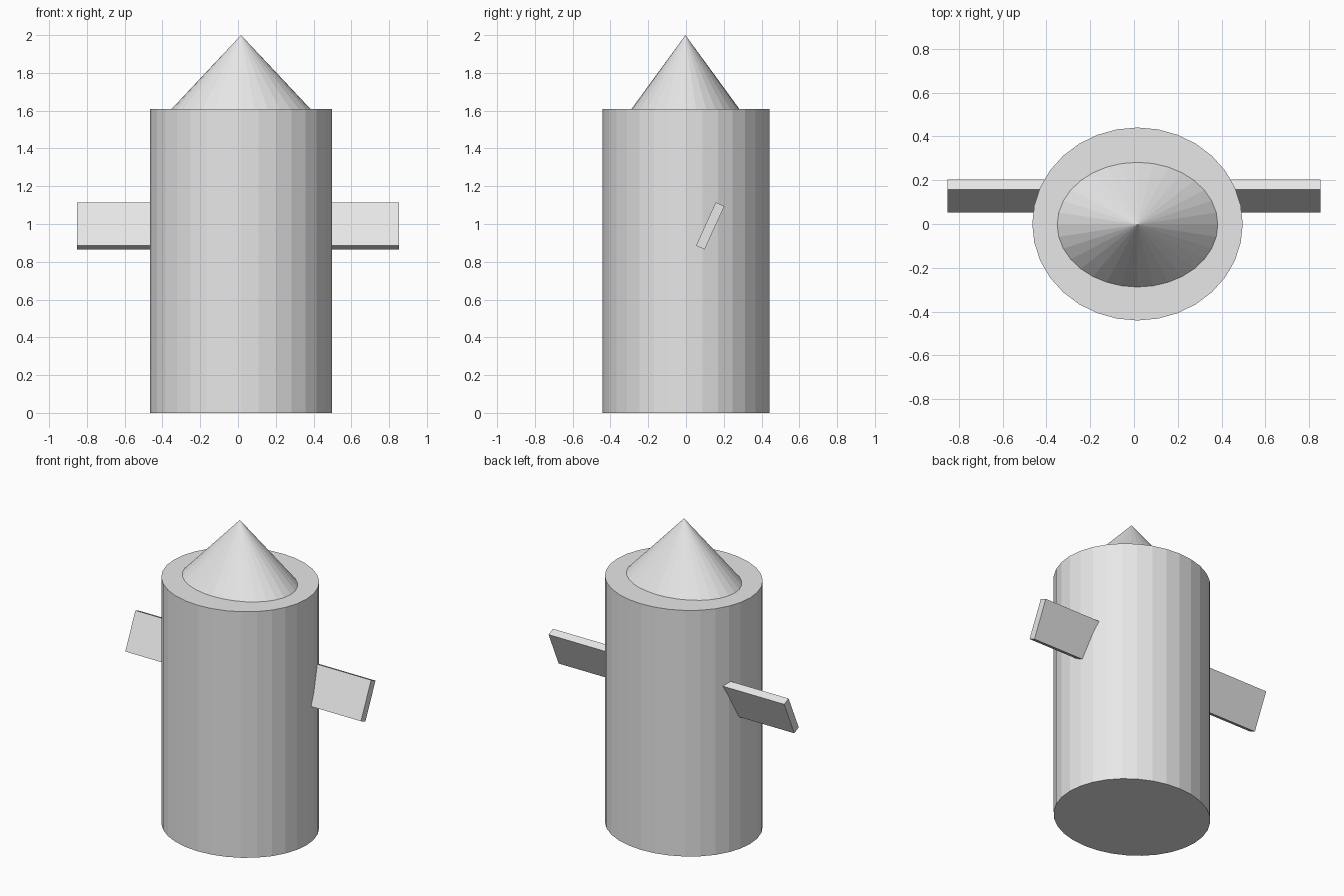
import bpy
import math

cube = bpy.data.objects.get("Cube")
if cube:
    bpy.data.objects.remove(cube, do_unlink=True)

# One plain grey for everything
grey = bpy.data.materials.new("light_grey")
grey.use_nodes = True
colour = (0.8, 0.8, 0.8, 1)
grey.diffuse_color = colour
grey.node_tree.nodes["Principled BSDF"].inputs["Base Color"].default_value = colour

SIDES = 32
CENTRE_X = 0.016
BODY_TOP = 1.61


def finish(name, scale):
    obj = bpy.context.object
    obj.name = name
    obj.scale = scale
    obj.data.materials.append(grey)
    return obj


# Oval body
bpy.ops.mesh.primitive_cylinder_add(vertices=SIDES, radius=1, depth=BODY_TOP,
                                    location=(CENTRE_X, 0, BODY_TOP / 2))
finish("body", (0.481, 0.441, 1))

# Pointed cap
cap_height = 2 - BODY_TOP
bpy.ops.mesh.primitive_cone_add(vertices=SIDES, radius1=1, radius2=0, depth=cap_height,
                                location=(CENTRE_X, -0.003, BODY_TOP + cap_height / 2))
finish("pointed_cap", (0.367, 0.285, 1))

# Tilted crossbar running through the body
bpy.ops.mesh.primitive_cube_add(size=1, location=(0, 0.128, 0.99))
bar = finish("crossbar", (1.706, 0.05, 0.252))
bar.rotation_euler.x = -math.radians(24.5)
